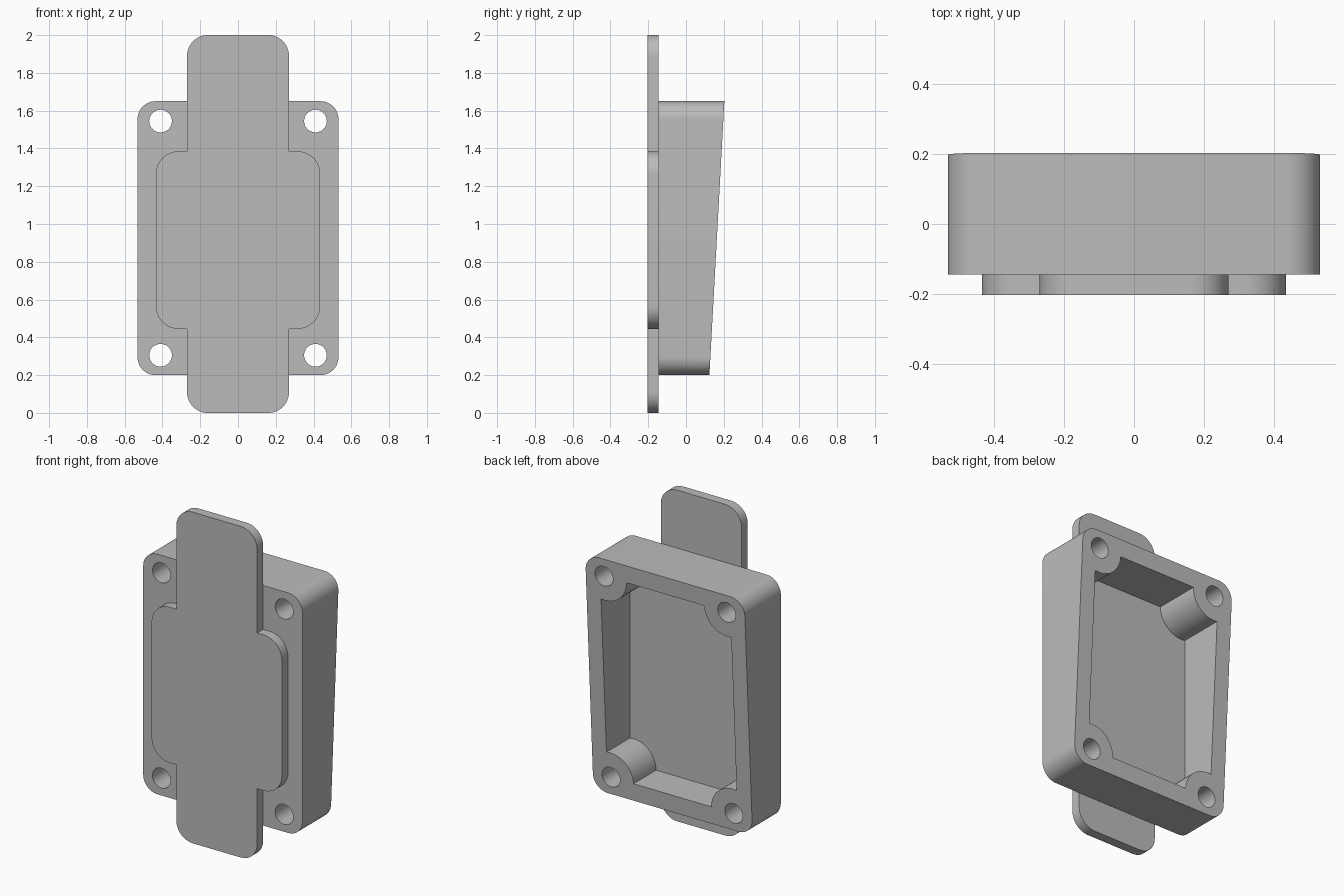
import bpy
import bmesh
from math import sin, cos, pi

cube = bpy.data.objects.get("Cube")
if cube:
    bpy.data.objects.remove(cube)

# Main dimensions
MID_Z = 1.0
BODY_MID = 0.925
FRONT, SEAM, FLOOR = -0.203, -0.145, -0.085
HOLE_X, HOLE_Z = 0.41, 0.62

grey = bpy.data.materials.new("plain grey")
grey.use_nodes = True
colour = (0.5, 0.5, 0.5, 1)
grey.diffuse_color = colour
grey.node_tree.nodes["Principled BSDF"].inputs["Base Color"].default_value = colour


def arc(cx, cz, r, steps=12):
    """Quarter arc from the +x side round to the +z side."""
    return [(cx + r * cos(pi / 2 * i / steps), cz + r * sin(pi / 2 * i / steps))
            for i in range(steps + 1)]


def mirrored(quarter):
    """Closed outline from its +x +z quarter."""
    half = quarter + [(-x, z) for x, z in reversed(quarter)]
    return half + [(-x, -z) for x, z in half]


def rounded(w, h, r):
    return mirrored(arc(w - r, h - r, r))


def circle(r, n=48):
    return [(r * cos(2 * pi * i / n), r * sin(2 * pi * i / n)) for i in range(n)]


def prism(name, outline, y0, y1, cx=0, cz=0):
    """Outline in x and z, extruded from y0 to y1 (y1 may depend on z)."""
    back = y1 if callable(y1) else lambda z: y1
    bm = bmesh.new()
    a = [bm.verts.new((cx + x, y0, cz + z)) for x, z in outline]
    b = [bm.verts.new((cx + x, back(cz + z), cz + z)) for x, z in outline]
    bm.faces.new(a)
    bm.faces.new(b[::-1])
    for i in range(len(a)):
        j = (i + 1) % len(a)
        bm.faces.new((a[i], b[i], b[j], a[j]))
    bmesh.ops.recalc_face_normals(bm, faces=bm.faces)
    mesh = bpy.data.meshes.new(name)
    bm.to_mesh(mesh)
    bm.free()
    mesh.materials.append(grey)
    obj = bpy.data.objects.new(name, mesh)
    bpy.context.collection.objects.link(obj)
    return obj


def activate(obj):
    bpy.ops.object.select_all(action='DESELECT')
    obj.select_set(True)
    bpy.context.view_layer.objects.active = obj


def cut(obj, cutter):
    """Subtract the cutter, then discard it."""
    mod = obj.modifiers.new("cut", 'BOOLEAN')
    mod.operation, mod.solver, mod.object = 'DIFFERENCE', 'EXACT', cutter
    activate(obj)
    bpy.ops.object.modifier_apply(modifier=mod.name)
    bpy.data.objects.remove(cutter)


def slanted_back(z):
    return 0.124 + (z - 0.2) * 0.0545


# Housing with a sloping rear rim
housing = prism("housing", rounded(0.532, 0.725, 0.095), SEAM, slanted_back, cz=BODY_MID)
corners = [(sx * HOLE_X, BODY_MID + sz * HOLE_Z) for sx in (-1, 1) for sz in (-1, 1)]

# Rear cavity, leaving a round screw boss in each corner
cavity = prism("cavity_cutter", mirrored([(0.435, 0.62)]), FLOOR, 0.5, cz=BODY_MID)
for x, z in corners:
    cut(cavity, prism("boss_cutter", circle(0.15), -0.5, 1, x, z))
cut(housing, cavity)

# Screw holes right through
for x, z in corners:
    cut(housing, prism("hole_cutter", circle(0.06), -0.5, 1, x, z))

# Cross-shaped front plate with rounded ends
quarter = arc(0.315, 0.35, 0.12) + [(0.27, 0.47)] + arc(0.16, 0.89, 0.11)
plate = prism("front_plate", mirrored(quarter), FRONT, SEAM, cz=MID_Z)
plate.location.z = 0
# The wide part sits slightly below the middle of the tall part
for v in plate.data.vertices:
    if abs(v.co.z - MID_Z) < 0.6:
        v.co.z -= 0.085

for obj in (housing, plate):
    activate(obj)
    bpy.ops.object.shade_smooth_by_angle(angle=pi / 6)
